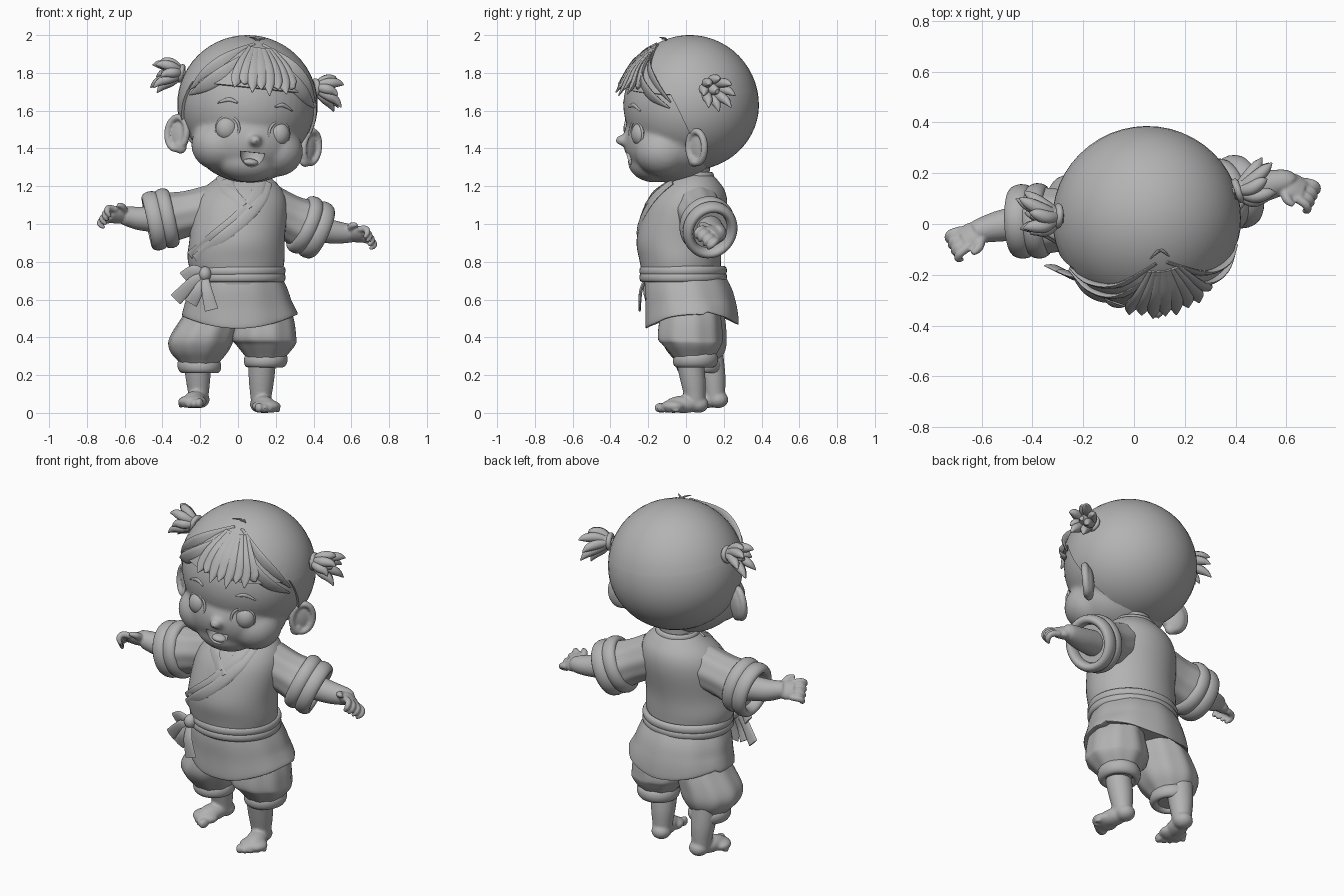
import bpy, bmesh
from math import sin, cos, pi, radians, sqrt
from mathutils import Vector, Matrix
from mathutils.bvhtree import BVHTree

if bpy.data.objects.get("Cube"):
    bpy.data.objects.remove(bpy.data.objects["Cube"])

X, Y, Z = Vector((1, 0, 0)), Vector((0, 1, 0)), Vector((0, 0, 1))
clay = bpy.data.materials.new("clay_grey")
clay.use_nodes = True
clay.diffuse_color = (.45, .45, .45, 1)
clay.node_tree.nodes["Principled BSDF"].inputs["Base Color"].default_value = clay.diffuse_color


# Helpers: ball, swept tube, ring, finishing
def ball(bm, centre, radii):
    place = Matrix.Translation(centre) @ Matrix.Diagonal((*radii, 1))
    bmesh.ops.create_uvsphere(bm, u_segments=48, v_segments=28, radius=1, matrix=place)


def smooth_path(path, steps=5):
    padded = [path[0], *path, path[-1]]
    out = []
    for a, b, c, d in zip(padded, padded[1:], padded[2:], padded[3:]):
        for k in range(steps):
            t = k / steps
            out.append([q + t / 2 * (r - p + t * (2 * p - 5 * q + 4 * r - s + t * (3 * (q - r) + s - p)))
                        for p, q, r, s in zip(a, b, c, d)])
    return out + [list(path[-1])]


def tube(bm, path, ref=Z, level=False, ripple=0, closed=False, segs=24):
    """Sweep an ellipse along (x, y, z, width, depth) points."""
    if not closed:
        path = smooth_path(path)
    last, rings = len(path) - 1, []
    for i, p in enumerate(path):
        before = path[i - 1] if i or closed else p
        after = path[(i + 1) % len(path)] if i < last or closed else p
        along = Vector(after[:3]) - Vector(before[:3])
        side = X if level else along.cross(ref).normalized()
        up = Y if level else side.cross(along).normalized()
        ring = []
        for j in range(segs):
            a = 2 * pi * j / segs
            swell = 1 + ripple * sin(9 * a)
            ring.append(bm.verts.new(Vector(p[:3]) + swell * (side * p[3] * cos(a) + up * p[-1] * sin(a))))
        rings.append(ring)
    for one, two in zip(rings, rings[1:] + (rings[:1] if closed else [])):
        for j in range(segs):
            k = (j + 1) % segs
            bm.faces.new((one[j], one[k], two[k], two[j]))
    if not closed:
        bm.faces.new(rings[0])
        bm.faces.new(rings[-1])


def ring(bm, centre, axis, rx, ry, thick, wide):
    """Closed band around an axis."""
    axis = Vector(axis).normalized()
    v = Z - axis * axis.z
    u, v = (X, Y) if v.length < .3 else (v.normalized().cross(axis), v.normalized())
    angles = [2 * pi * i / 48 for i in range(48)]
    path = [(*(Vector(centre) + u * rx * cos(a) + v * ry * sin(a)), thick, wide) for a in angles]
    tube(bm, path, ref=axis, closed=True, segs=14)


def bake(ob):
    graph = bpy.context.evaluated_depsgraph_get()
    mesh = bpy.data.meshes.new_from_object(ob.evaluated_get(graph))
    ob.modifiers.clear()
    ob.data = mesh
    mesh.shade_smooth()
    mesh.set_sharp_from_angle(angle=radians(40))


def finish(name, bm, matrix=Matrix(), voxel=0, soften=4, shell=0):
    bmesh.ops.recalc_face_normals(bm, faces=bm.faces)
    mesh = bpy.data.meshes.new(name)
    bm.to_mesh(mesh)
    bm.free()
    mesh.transform(matrix)
    mesh.materials.append(clay)
    ob = bpy.data.objects.new(name, mesh)
    bpy.context.scene.collection.objects.link(ob)
    if voxel:
        remesh = ob.modifiers.new("blend", 'REMESH')
        remesh.mode, remesh.voxel_size = 'VOXEL', voxel
        ob.modifiers.new("soften", 'SMOOTH').iterations = soften
    if shell:
        ob.modifiers.new("shell", 'SOLIDIFY').thickness = shell
    bake(ob)
    return ob


def surface(ob):
    tree = BVHTree.FromPolygons([v.co for v in ob.data.vertices], [p.vertices for p in ob.data.polygons])

    def front(x, z, lift=0):
        hit = tree.ray_cast(Vector((x, -2, z)), Y)[0]
        return (x, (hit.y if hit else 0) - lift, z)
    return front


# Head, built around its own centre, then turned and tilted
head_pose = Matrix.Translation((.05, .02, 1.63)) @ Matrix.Rotation(radians(8), 4, 'Z') @ Matrix.Rotation(radians(6), 4, 'Y')
bm = bmesh.new()
ball(bm, (0, 0, 0), (.358, .352, .336))
ball(bm, (0, -.1, -.19), (.29, .25, .222))
ball(bm, (0, -.19, -.3), (.17, .135, .11))
ball(bm, (.01, -.357, -.187), (.034, .04, .03))
for s in (1, -1):
    ball(bm, (s * .15, -.16, -.23), (.148, .15, .135))
head = finish("head", bm, voxel=.012, soften=8)
face = surface(head)

# Open smiling mouth
bm = bmesh.new()
ball(bm, face(.008, -.25, -.01), (.066, .06, .08))
bmesh.ops.bisect_plane(bm, geom=bm.verts[:] + bm.edges[:] + bm.faces[:], plane_co=(0, 0, -.252), plane_no=Z, clear_outer=True)
bmesh.ops.holes_fill(bm, edges=[e for e in bm.edges if e.is_boundary])
cutter = finish("mouth_cutter", bm)
cutter.hide_render = True
cut = head.modifiers.new("mouth", 'BOOLEAN')
cut.operation, cut.solver, cut.object = 'DIFFERENCE', 'EXACT', cutter
bake(head)
bpy.data.objects.remove(cutter)
head.data.transform(head_pose)
bm = bmesh.new()
ball(bm, (.008, -.29, -.305), (.042, .035, .02))
finish("tongue", bm, head_pose)

# Eyes, lids, brows and ears
for s, label in ((1, "left"), (-1, "right")):
    eye = Vector(face(s * .138 + .003, -.14))
    bm = bmesh.new()
    ball(bm, eye + Y * .03, (.06, .05, .064))
    finish(label + "_eye", bm, head_pose)
    bm = bmesh.new()
    ring(bm, eye + Y * .006, (s * .45, -1, 0), .063, .066, .007, .007)
    finish(label + "_eyelid", bm, head_pose)
    bm = bmesh.new()
    tube(bm, [(*face(s * x, z), w, .007) for x, z, w in ((.1, 0, .004), (.145, .014, .011), (.2, -.01, .003))], ref=-Y)
    finish(label + "_eyebrow", bm, head_pose)
    bm = bmesh.new()
    ball(bm, (0, 0, 0), (.026, .062, .088))
    ball(bm, (s * .01, -.02, -.065), (.026, .035, .035))
    ring(bm, (s * .018, .005, .008), X, .058, .084, .018, .02)
    ear_pose = Matrix.Translation((s * .345, .0, -.195)) @ Matrix.Rotation(radians(-s * 52), 4, 'Z')
    finish(label + "_ear", bm, head_pose @ ear_pose, voxel=.007)

# Hair cap trimmed along the forehead and behind the ears
bm = bmesh.new()
ball(bm, (0, 0, 0), (.372, .366, .37))
for v in bm.verts:
    v.co.z *= .935 if v.co.z < 0 else 1
trims = ((Vector((0, 0, .09)), Z), (Vector((0, -.105, 0)), (Y * 2 + Z).normalized()))
for co, no in trims:
    bmesh.ops.bisect_plane(bm, geom=bm.verts[:] + bm.edges[:] + bm.faces[:], plane_co=co, plane_no=no)
bald = [f for f in bm.faces if all((f.calc_center_median() - co).dot(no) < 0 for co, no in trims)]
bmesh.ops.delete(bm, geom=bald, context='FACES')
finish("hair_cap", bm, head_pose, shell=.02)


def on_hair(x, z, lift=1):
    return (x, -.366 * lift * sqrt(max(0, 1 - (x / .372) ** 2 - (z / .37) ** 2)), z)


# Fringe locks, swept side locks and loose strands on the crown
bm = bmesh.new()
for i in range(8):
    x = -.13 + i * .047
    tip = .05 + .03 * (i % 2) + abs(x - .03) * .2
    tube(bm, [(*on_hair(x * .3, .3, .98), .02, .008), (*on_hair(x * .65, .21), .036, .014),
              (*on_hair(x * .9, .13, 1.02), .033, .016), (*on_hair(x, tip, 1.09), .003, .003)], ref=-Y, segs=12)
for s in (1, -1):
    for drop in (0, .06):
        tube(bm, [(*on_hair(s * .02, .32 - drop / 2, .98), .012, .006), (*on_hair(s * .16, .225 - drop, .99), .04, .01),
                  (*on_hair(s * .26, .14 - drop, .99), .036, .01), (*on_hair(s * .335, .05 - drop / 2, .99), .004, .004)], ref=-Y, segs=12)
for x in (-.03, .02):
    tube(bm, [(0, -.13, .335, .007), (x / 2, -.135, .352, .006), (x * 1.6, -.16, .355, .002)], segs=8)
finish("fringe", bm, head_pose)

# Pigtails
for s, label in ((1, "left"), (-1, "right")):
    base = Vector((s * .345, .06, .13))
    bm = bmesh.new()
    ring(bm, base + X * s * .015, (s, .2, .1), .036, .036, .014, .014)
    tube(bm, [(*base, .03), (*(base + X * s * .05), .045), (*(base + Vector((s * .12, .02, -.01))), .012)])
    for i in range(8):
        a = 2 * pi * i / 8
        fan = Vector((0, cos(a), sin(a)))
        reach = X * s * (.13 + .03 * (i % 2))
        tube(bm, [(*base, .014), (*(base + reach * .45 + fan * .042), .027),
                  (*(base + reach * .8 + fan * .066 + Vector((0, .02, -.01))), .022),
                  (*(base + reach + fan * .085 + Vector((0, .03, -.03))), .003)], segs=10)
    finish(label + "_pigtail", bm, head_pose)

# Neck and jacket body
bm = bmesh.new()
tube(bm, [(.03, .03, 1.15, .1), (.035, .03, 1.25, .095), (.045, .03, 1.36, .1)], level=True)
finish("neck", bm)
bm = bmesh.new()
tube(bm, [(0, -.02, .68, .22, .2), (-.01, -.03, .8, .255, .215), (-.005, -.035, .92, .252, .226), (.01, 0, 1.08, .25, .217),
          (.02, .022, 1.17, .22, .186), (.03, .035, 1.235, .155, .13), (.03, .035, 1.268, .1, .095)], level=True, segs=48)
jacket = finish("jacket_body", bm)
chest = surface(jacket)

# Crossed lapels and collar
bm = bmesh.new()
for line in (((.15, 1.22), (.12, 1.13), (.03, 1.02), (-.09, .92), (-.22, .81)), ((-.06, 1.235), (-.03, 1.16), (.05, 1.07))):
    for shift in (0, .045):
        tube(bm, [(*chest(x - shift * .6, z + shift * .4, 0), .032, .008) for x, z in line], ref=-Y, segs=12)
ring(bm, (.03, .035, 1.255), (0, -.2, 1), .112, .102, .012, .02)
finish("lapels", bm)


# Arms: sleeve, rolled cuff, forearm and curled hand
def arm(label, shoulder, cuff, wrist, pointing):
    shoulder, cuff, wrist, d = (Vector(v) for v in (shoulder, cuff, wrist, pointing))
    d.normalize()
    axis = (cuff - shoulder).normalized()
    bm = bmesh.new()
    tube(bm, [(*shoulder, .125), (*shoulder.lerp(cuff, .4), .12), (*shoulder.lerp(cuff, .75), .132), (*(cuff - axis * .02), .125)],
         ripple=.02, segs=54)
    finish(label + "_sleeve", bm)
    bm = bmesh.new()
    for back, size, wide in ((.01, .126, .045), (.075, .128, .04)):
        ring(bm, cuff - axis * back, axis, size - .006, size + .006, .027, wide)
    finish(label + "_sleeve_cuff", bm)
    bm = bmesh.new()
    flat = d.cross(Z).normalized()
    flat *= -1 if flat.y > 0 else 1
    front, curl = (flat + Z * .8).normalized(), (flat * .8 - Z).normalized()
    tube(bm, [(*(cuff - axis * .04), .072), (*cuff.lerp(wrist, .5), .062), (*wrist, .05), (*(wrist + d * .02), .045)])
    tube(bm, [(*wrist, .042, .038), (*(wrist + d * .04), .058, .035), (*(wrist + d * .085), .052, .026)], ref=curl)
    for k in (-1.5, -.5, .5, 1.5):
        knuckle = wrist + d * .07 + front * k * .03
        tube(bm, [(*knuckle, .018), (*(knuckle + d * .045 + front * k * .006), .0175),
                  (*(knuckle + d * .062 + curl * .025 + front * k * .006), .016), (*(knuckle + d * .05 + curl * .055), .009)], ref=front, segs=12)
    tube(bm, [(*(wrist + d * .01 + front * .02), .022), (*(wrist + d * .04 + front * .07), .019), (*(wrist + d * .075 + front * .085), .01)], segs=12)
    finish(label + "_hand", bm, voxel=.006)


arm("right", (-.14, .02, 1.08), (-.45, .01, 1.015), (-.6, -.025, 1.045), (-.85, -.42, .05))
arm("left", (.17, .06, 1.08), (.42, .13, .965), (.59, .165, .95), (.85, -.4, -.08))

# Jacket skirt, belt and bow
bm = bmesh.new()
tube(bm, [(0, -.01, .75, .215, .2), (0, .01, .66, .26, .23), (.005, .025, .56, .287, .242), (.01, .03, .455, .305, .247),
          (.01, .03, .46, .285, .23), (.01, .03, .52, .22, .18)], level=True, ripple=.01, segs=54)
for v in bm.verts:
    if v.co.z < .6:
        v.co.z += (.6 - v.co.z) / .145 * (.06 * (v.co.x / .29) ** 2 + .02 * (v.co.y > .1))
finish("jacket_skirt", bm)
bm = bmesh.new()
for height, lean in ((.752, .06), (.718, -.04)):
    ring(bm, (-.005, -.015, height), (lean, .05, 1), .24, .215, .017, .026)
finish("belt", bm)
bm = bmesh.new()
ball(bm, (-.175, -.195, .735), (.035, .04, .04))
for ends in (((-.23, .7), (-.33, .6)), ((-.165, .65), (-.14, .545)), ((-.21, .65), (-.25, .58)), ((-.23, .755), (-.285, .715))):
    hang = [(x, -.245 + .45 * max(0, -.15 - x), z) for x, z in ends]
    tube(bm, [(-.175, -.2, .735, .015, .008), (*hang[0], .028, .009), (*hang[1], .036, .006)], ref=-Y, segs=12)
finish("belt_bow", bm)


# Trousers, cuffs, legs and feet
def leg(label, s, x, knee_y, lift, foot, turn):
    bm = bmesh.new()
    tube(bm, [(s * .115, .01, .66, .1, .14), (s * .142, knee_y, .52, .145, .16), (x * .93, knee_y, .4, .17, .172),
              (x, knee_y + .01, .33 + lift, .155, .155), (x, knee_y + .02, .27 + lift, .108, .112),
              (x, knee_y + .02, .23 + lift, .08, .08)], level=True, ripple=.02, segs=54)
    finish(label + "_trouser_leg", bm)
    bm = bmesh.new()
    ring(bm, (x, knee_y + .03, .25 + lift), (s * .15, .1, 1), .09, .094, .026, .04)
    finish(label + "_trouser_cuff", bm)
    bm = bmesh.new()
    tube(bm, [(0, -.03, .3, .075), (0, -.01, .18, .068), (0, .0, .1, .058), (0, .005, .04, .05)], level=True)
    ball(bm, (0, .02, .045), (.054, .055, .045))
    ball(bm, (0, -.06, .045), (.055, .1, .046))
    ball(bm, (0, -.115, .035), (.077, .065, .035))
    for i in range(5):
        size = .027 - .003 * i
        ball(bm, (s * (-.056 + .03 * i), -.172 + .007 * i * i / 2, size), (size * .75, size * 1.2, size))
    finish(label + "_foot", bm, Matrix.Translation(foot) @ Matrix.Rotation(radians(turn), 4, 'Z'), voxel=.008)


leg("right", -1, -.205, .04, 0, (-.21, .15, .025), -16)
leg("left", 1, .147, .02, .03, (.122, .045, 0), 14)
